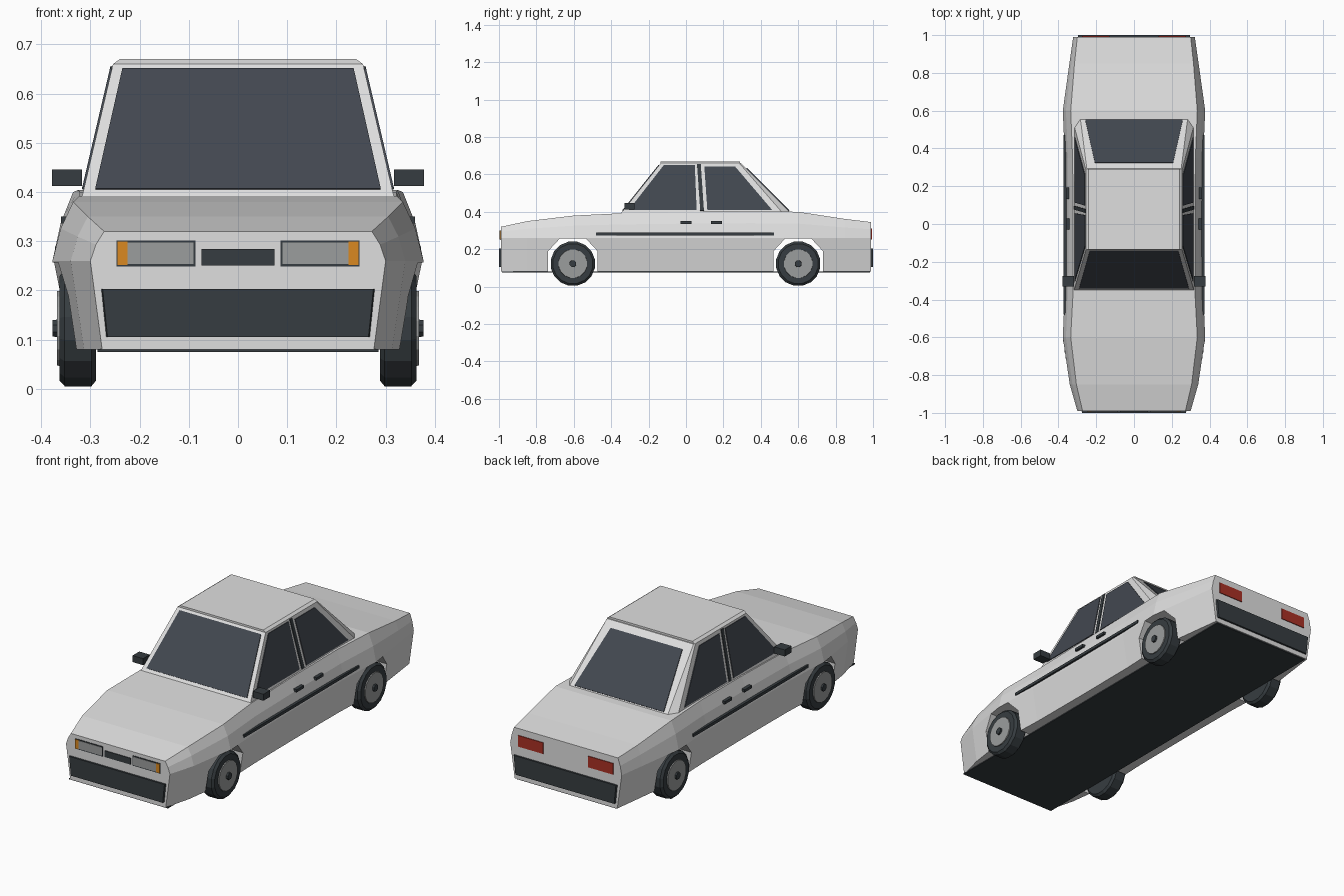
import bpy, bmesh, math
from mathutils import Vector

default = bpy.data.objects.get("Cube")
if default:
    bpy.data.objects.remove(default, do_unlink=True)


def material(name, color):
    mat = bpy.data.materials.new(name)
    mat.use_nodes = True
    mat.diffuse_color = (*color, 1)
    bsdf = next(n for n in mat.node_tree.nodes if n.type == 'BSDF_PRINCIPLED')
    bsdf.inputs["Base Color"].default_value = (*color, 1)
    return mat


PAINT = material("light grey paint", (0.74, 0.74, 0.74))
GLASS = material("dark glass", (0.055, 0.064, 0.08))
TRIM = material("black trim", (0.037, 0.046, 0.052))
SILVER = material("grey metal", (0.33, 0.34, 0.34))
AMBER = material("amber lamp", (0.70, 0.25, 0.015))
RED = material("red lamp", (0.40, 0.03, 0.018))


def finish(name, bm, mat):
    bmesh.ops.recalc_face_normals(bm, faces=bm.faces)
    mesh = bpy.data.meshes.new(name)
    bm.to_mesh(mesh)
    bm.free()
    obj = bpy.data.objects.new(name, mesh)
    bpy.context.collection.objects.link(obj)
    mesh.materials.append(mat)
    return obj


def loft(name, rings, mat):
    """Skin closed rings of equal length and cap both ends."""
    bm = bmesh.new()
    rows = [[bm.verts.new(p) for p in ring] for ring in rings]
    for a, b in zip(rows, rows[1:]):
        for i in range(len(a)):
            j = (i + 1) % len(a)
            bm.faces.new((a[i], a[j], b[j], b[i]))
    bm.faces.new(rows[0])
    bm.faces.new(rows[-1])
    return finish(name, bm, mat)


def plate(name, points, mat, lift=0.004):
    """Thin panel lying on a flat surface, straddling it by lift."""
    pts = [Vector(p) for p in points]
    n = (pts[1] - pts[0]).cross(pts[2] - pts[0]).normalized() * lift
    return loft(name, [[p - n for p in pts], [p + n for p in pts]], mat)


def box(name, x, y, z, mat):
    ring = lambda h: [(x[0], y[0], h), (x[1], y[0], h), (x[1], y[1], h), (x[0], y[1], h)]
    return loft(name, [ring(z[0]), ring(z[1])], mat)


def mirrored(points):
    """Close a right-hand outline with its reflection in x."""
    return points + [(-x, y, z) for x, y, z in reversed(points)]


# Lower body: y, waist half width, shoulder half width, shoulder height
stations = [
    (-0.99, 0.300, 0.272, 0.320), (-0.85, 0.340, 0.305, 0.350),
    (-0.60, 0.377, 0.335, 0.380), (-0.35, 0.366, 0.322, 0.392),
    (0.00, 0.364, 0.322, 0.400), (0.35, 0.366, 0.325, 0.404),
    (0.60, 0.377, 0.335, 0.400), (0.85, 0.342, 0.315, 0.362),
    (0.99, 0.322, 0.300, 0.345)]
WAIST, SILL = 0.26, 0.08
rings = []
for y, w, t, top in stations:
    rings.append(mirrored([
        (w * 0.92, y, SILL), (w, y, WAIST),
        (t + 0.6 * (w - t), y, WAIST + 0.55 * (top - WAIST)), (t, y, top)]))
body = loft("body", rings, PAINT)

# Wheel arches cut through the body
arch = [(-0.132, 0.0), (-0.132, 0.19), (-0.07, 0.257), (0.07, 0.257), (0.132, 0.19), (0.132, 0.0)]
for axle in (-0.605, 0.6):
    cutter = loft("arch_cutter", [[(x, axle + y, z) for y, z in arch] for x in (-0.5, 0.5)], PAINT)
    cutter.hide_render = True
    mod = body.modifiers.new("arch", 'BOOLEAN')
    mod.operation = 'DIFFERENCE'
    mod.solver = 'EXACT'
    mod.object = cutter
    bpy.context.view_layer.objects.active = body
    bpy.ops.object.modifier_apply(modifier=mod.name)
    bpy.data.objects.remove(cutter, do_unlink=True)

# Underside
box("floor", (-0.285, 0.285), (-0.985, 0.985), (0.075, 0.081), TRIM)

# Cabin with angled rear pillars, and a thin roof panel
BASE, ROOF = 0.39, 0.66
low = mirrored([(0.317, -0.35, BASE), (0.317, 0.52, BASE), (0.285, 0.565, BASE)])
high = mirrored([(0.254, -0.135, ROOF), (0.254, 0.285, ROOF), (0.25, 0.295, ROOF)])
loft("cabin", [low, high], PAINT)
loft("roof", [[(x, y, z) for x, y in ((s, -0.135), (s, 0.29), (-s, 0.29), (-s, -0.135))]
              for s, z in ((0.254, ROOF), (0.24, 0.67))], PAINT)


def slope(a, b, z):
    """Coordinate at height z on a cabin panel running from a to b."""
    return a + (b - a) * (z - BASE) / (ROOF - BASE)


# Windscreen and rear window
for name, y0, y1, z0, z1, wide, narrow in (
        ("windscreen", -0.35, -0.135, 0.405, 0.649, 0.29, 0.235),
        ("rear_window", 0.565, 0.295, 0.405, 0.632, 0.258, 0.207)):
    a, b = slope(y0, y1, z0), slope(y0, y1, z1)
    plate(name, [(-wide, a, z0), (wide, a, z0), (narrow, b, z1), (-narrow, b, z1)], GLASS)

# Side glass and centre pillar strips
side_panels = {
    "front_door_window": ([(-0.305, 0.41), (0.057, 0.41), (0.047, 0.65), (-0.118, 0.65)], GLASS),
    "pillar_strip": ([(0.076, 0.405), (0.096, 0.405), (0.079, 0.655), (0.059, 0.655)], TRIM),
    "rear_door_window": ([(0.114, 0.41), (0.46, 0.41), (0.262, 0.642), (0.098, 0.642)], GLASS)}

for s, side in ((1, "left"), (-1, "right")):
    for name, (outline, mat) in side_panels.items():
        plate(f"{side}_{name}", [(s * slope(0.317, 0.254, z), y, z) for y, z in outline], mat)

    # Side moulding, door handles and mirror
    box(f"{side}_side_moulding", (s * 0.35, s * 0.372), (-0.48, 0.47), (0.274, 0.289), TRIM)
    for name, y in (("front", 0.0), ("rear", 0.163)):
        box(f"{side}_{name}_handle", (s * 0.33, s * 0.36), (y - 0.03, y + 0.03), (0.336, 0.35), TRIM)
    box(f"{side}_mirror", (s * 0.317, s * 0.378), (-0.33, -0.275), (0.412, 0.446), TRIM)

    # Lamps
    for name, x0, x1, z0, z1, y, mat in (
            ("headlamp_frame", 0.086, 0.247, 0.249, 0.301, -0.989, TRIM),
            ("headlamp", 0.09, 0.224, 0.254, 0.297, -0.991, SILVER),
            ("indicator", 0.224, 0.245, 0.252, 0.299, -0.992, AMBER),
            ("tail_lamp", 0.13, 0.275, 0.252, 0.31, 0.99, RED)):
        box(f"{side}_{name}", (s * x0, s * x1), (y - 0.004, y + 0.004), (z0, z1), mat)

    # Wheels: chamfered tyre, rim disc and hub cap
    for end, axle in (("front", -0.605), ("rear", 0.6)):
        def turned(name, profile, mat, sides=16):
            circle = [math.tau * (i + 0.5) / sides for i in range(sides)]
            loft(f"{end}_{side}_{name}", [
                [(s * x, axle + r * math.cos(a), 0.123 + r * math.sin(a)) for a in circle]
                for x, r in profile], mat)
        turned("tyre", [(0.288, 0.108), (0.298, 0.12), (0.352, 0.12), (0.363, 0.108)], TRIM)
        turned("rim", [(0.35, 0.08), (0.368, 0.077)], SILVER)
        turned("hub_cap", [(0.36, 0.02), (0.377, 0.018)], TRIM, 8)

# Grille and bumpers
box("grille", (-0.074, 0.074), (-0.994, -0.985), (0.251, 0.284), TRIM)
for name, y, inner, wide in (("front_bumper", -1.0, -0.98, 0.28), ("rear_bumper", 1.0, 0.98, 0.30)):
    loft(name, [[(x, d, z) for x, d in ((-w, inner), (w, inner), (w - 0.005, y), (5e-3 - w, y))]
                for w, z in ((wide - 0.01, 0.105), (wide, 0.203))], TRIM)
